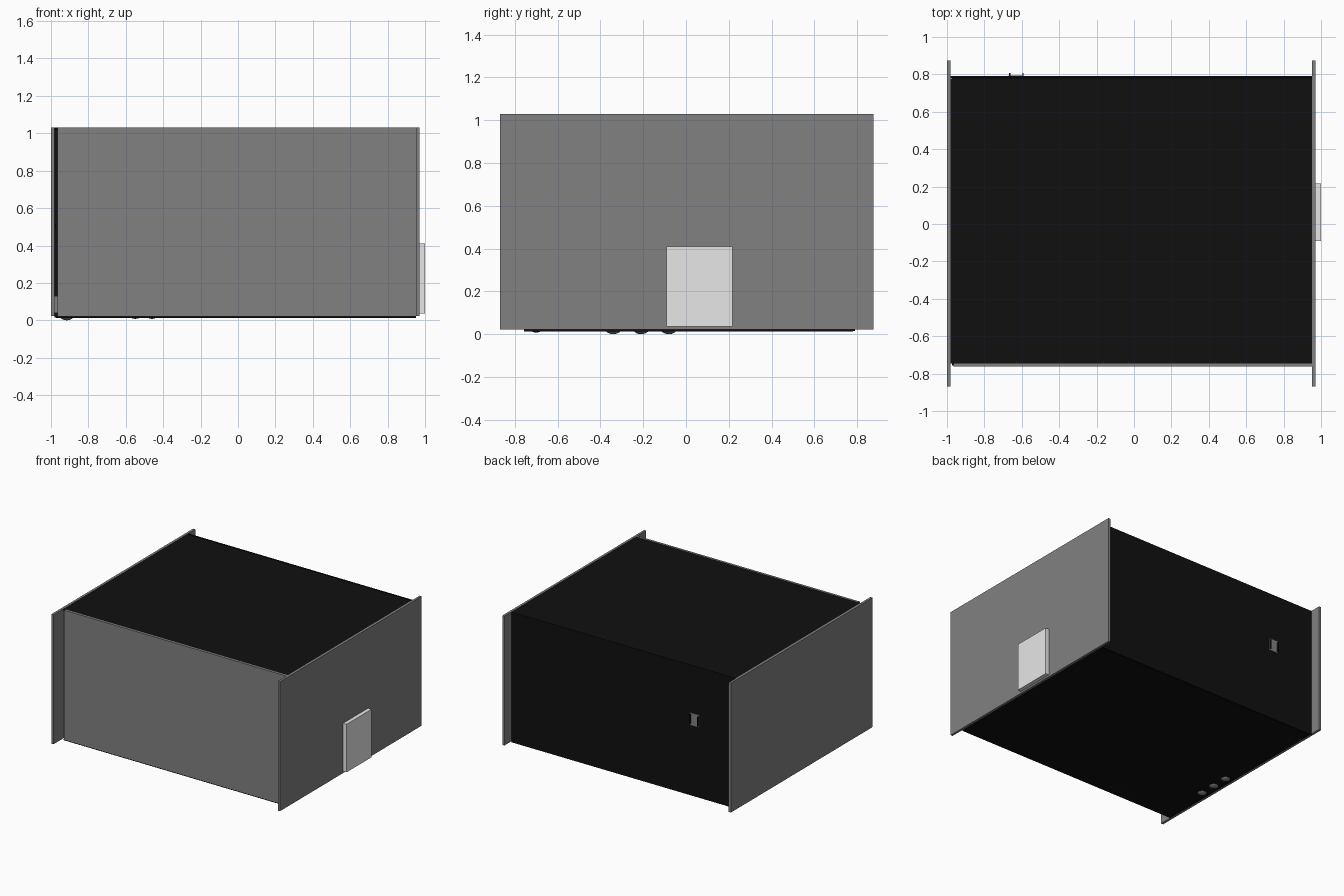
import bpy, bmesh
from mathutils import Vector

if "Cube" in bpy.data.objects:
    bpy.data.objects.remove(bpy.data.objects["Cube"])


def material(name, r, g, b):
    m = bpy.data.materials.new(name)
    m.diffuse_color = (r, g, b, 1)
    m.use_nodes = True
    m.node_tree.nodes["Principled BSDF"].inputs["Base Color"].default_value = m.diffuse_color
    return m


GREY = material("wall grey", 0.22, 0.22, 0.22)
BLACK = material("matt black", 0.005, 0.005, 0.005)
PALE = material("pale grey", 0.8, 0.8, 0.8)


def finish(name, bm, mat):
    me = bpy.data.meshes.new(name)
    bm.to_mesh(me)
    bm.free()
    me.materials.append(mat)
    ob = bpy.data.objects.new(name, me)
    bpy.context.collection.objects.link(ob)
    return ob


def box(name, lo, hi, mat):
    lo, hi = Vector(lo), Vector(hi)
    bm = bmesh.new()
    bmesh.ops.create_cube(bm, size=1)
    bmesh.ops.scale(bm, vec=hi - lo, verts=bm.verts)
    bmesh.ops.translate(bm, vec=(lo + hi) / 2, verts=bm.verts)
    return finish(name, bm, mat)


def ball(name, centre, radius, mat):
    bm = bmesh.new()
    bmesh.ops.create_uvsphere(bm, u_segments=24, v_segments=16, radius=radius)
    bmesh.ops.translate(bm, vec=centre, verts=bm.verts)
    for f in bm.faces:
        f.smooth = True
    return finish(name, bm, mat)


# Room shell: long side walls, front wall, black back wall, floor and ceiling
box("left_wall", (-1.0, -0.87, 0.022), (-0.981, 0.875, 1.03), GREY)
box("right_wall", (0.952, -0.87, 0.022), (0.97, 0.875, 1.03), GREY)
box("front_wall", (-0.964, -0.763, 0.022), (0.952, -0.746, 1.03), GREY)
box("back_wall", (-0.98, 0.78, 0.015), (0.952, 0.79, 1.03), BLACK)
box("floor", (-0.972, -0.757, 0.013), (0.952, 0.78, 0.023), BLACK)
box("ceiling", (-0.981, -0.746, 1.018), (0.952, 0.778, 1.028), BLACK)

# Door slab on the outside of the right wall
box("door", (0.97, -0.092, 0.036), (1.0, 0.217, 0.41), PALE)

# Small bracket showing through the back wall
box("bracket_plate", (-0.67, 0.785, 0.565), (-0.59, 0.794, 0.66), GREY)
for side, x in (("left", -0.667), ("right", -0.597)):
    box(f"bracket_peg_{side}", (x, 0.785, 0.575), (x + 0.006, 0.808, 0.65), BLACK)

# Round feet poking through the floor
for i, y in enumerate((-0.34, -0.21, -0.08)):
    ball(f"grey_foot_{i + 1}", (-0.915, y, 0.05), 0.05, GREY)
for i, x in enumerate((-0.55, -0.46)):
    ball(f"black_foot_{i + 1}", (x, -0.7, 0.058), 0.05, BLACK)

# Low fitting and switch seen in the gap beside the front wall
box("corner_fitting", (-0.981, -0.72, 0.04), (-0.965, -0.6, 0.13), GREY)
box("switch", (-0.981, -0.735, 0.49), (-0.972, -0.71, 0.515), BLACK)
